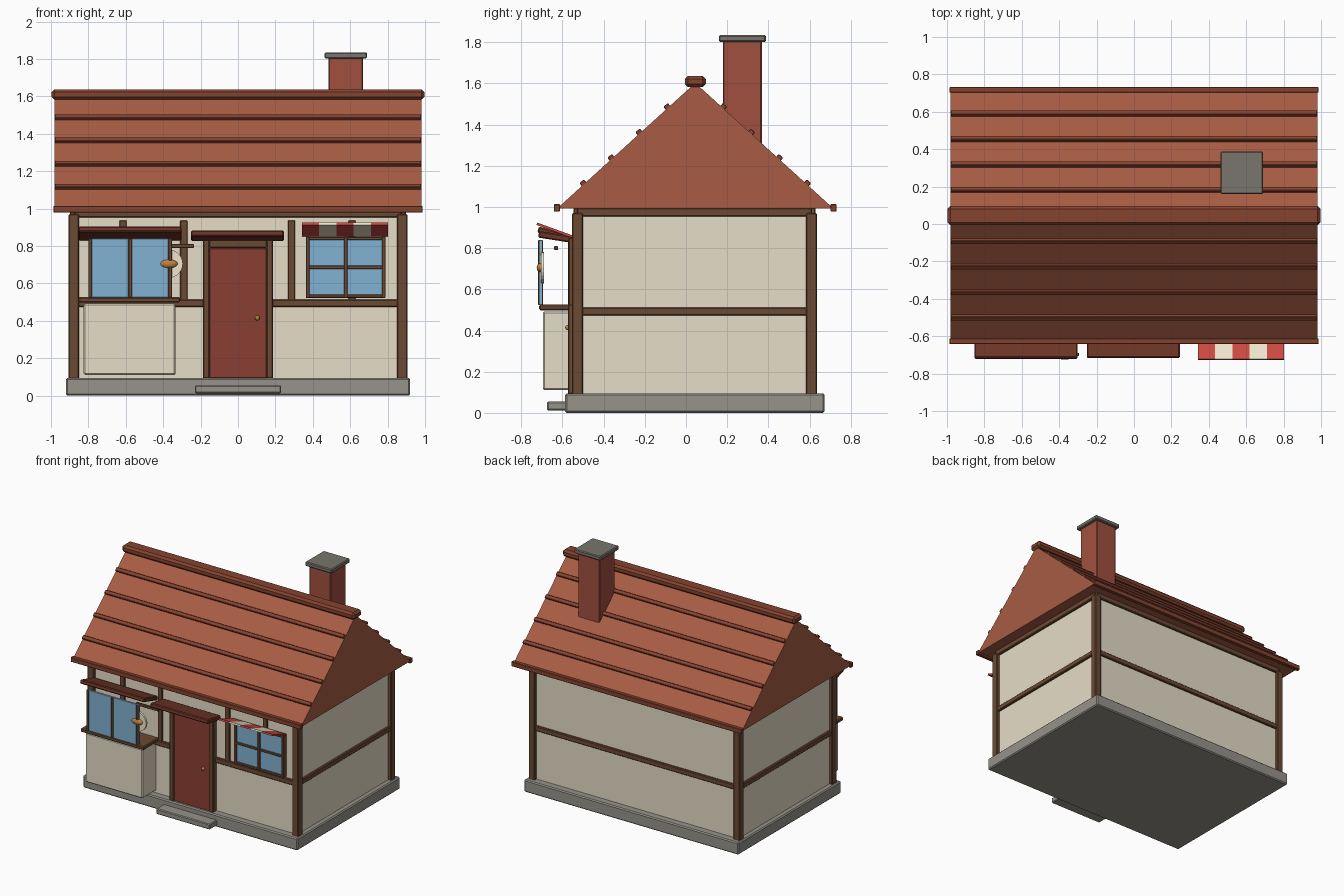
import bpy, bmesh, math
from mathutils import Matrix

if "Cube" in bpy.data.objects:
    bpy.data.objects.remove(bpy.data.objects["Cube"])

def mat(name, hexcol):
    m = bpy.data.materials.new(name)
    rgb = [int(hexcol[i:i + 2], 16) / 255 for i in (0, 2, 4)]
    m.diffuse_color = [c / 12.92 if c <= 0.04045 else ((c + 0.055) / 1.055) ** 2.4 for c in rgb] + [1]
    m.use_nodes = True
    m.node_tree.nodes["Principled BSDF"].inputs["Base Color"].default_value = m.diffuse_color
    return m

PLASTER = mat("plaster", "E6DDC8")
TIMBER = mat("timber", "6B4A33")
TILE = mat("roof_tile", "A85C43")
TRIM = mat("tile_trim", "85432F")
DOOR = mat("door_paint", "8A3E33")
WOOD = mat("canopy_wood", "6E3527")
BRICK = mat("brick", "A0503F")
STONE = mat("stone", "96938A")
CAP = mat("cap_stone", "78766C")
GLASS = mat("glass", "82B2D2")
RED = mat("awning_red", "CC4A42")
CREAM = mat("awning_cream", "F0E6CF")
BRASS = mat("brass", "B08A3C")
BREAD = mat("bread_crust", "C08440")

def finish(name, bm, m, bevel=0.0):
    me = bpy.data.meshes.new(name)
    bmesh.ops.recalc_face_normals(bm, faces=bm.faces)
    bm.to_mesh(me)
    bm.free()
    me.materials.append(m)
    ob = bpy.data.objects.new(name, me)
    bpy.context.collection.objects.link(ob)
    if bevel:
        b = ob.modifiers.new("bevel", "BEVEL")
        b.width, b.segments = bevel, 1
    return ob

def box(name, x0, x1, y0, y1, z0, z1, m, bevel=0.005, tilt=0):
    """Box from its extents, optionally tilted about its own x axis."""
    bm = bmesh.new()
    bmesh.ops.create_cube(bm, size=1)
    bm.transform(Matrix.Diagonal((x1 - x0, y1 - y0, z1 - z0, 1)))
    ob = finish(name, bm, m, bevel)
    ob.location = ((x0 + x1) / 2, (y0 + y1) / 2, (z0 + z1) / 2)
    ob.rotation_euler.x = math.radians(tilt)
    return ob

def ball(name, loc, radii, m):
    bm = bmesh.new()
    bmesh.ops.create_uvsphere(bm, u_segments=16, v_segments=10, radius=1)
    bm.transform(Matrix.Translation(loc) @ Matrix.Diagonal((*radii, 1)))
    for f in bm.faces:
        f.smooth = True
    return finish(name, bm, m)

# Foundation, step and plaster walls
box("foundation", -0.92, 0.92, -0.587, 0.673, 0, 0.095, STONE, 0.008)
box("door_step", -0.23, 0.23, -0.675, -0.57, 0.012, 0.055, STONE, 0.006)
box("walls", -0.88, 0.88, -0.53, 0.615, 0.09, 0.99, PLASTER, 0)

# Timber frame: corner posts, mid rails and top plates
for s in (-1, 1):
    for y in (-0.527, 0.61):
        box("corner_post", s * 0.878 - 0.027, s * 0.878 + 0.027, y - 0.027, y + 0.027, 0.09, 0.97, TIMBER)
for label, z0, z1 in (("mid_rail", 0.473, 0.513), ("top_plate", 0.953, 0.995)):
    for s in (-1, 1):
        box("side_" + label, s * 0.878 - 0.02, s * 0.878 + 0.02, -0.53, 0.613, z0, z1, TIMBER)
    for y in (-0.527, 0.61):
        if y < 0 and label == "mid_rail":
            continue
        box("long_" + label, -0.875, 0.875, y - 0.02, y + 0.02, z0, z1, TIMBER)
for x0, x1 in ((-0.875, -0.17), (0.17, 0.875)):
    box("front_mid_rail", x0, x1, -0.547, -0.507, 0.473, 0.513, TIMBER)
for x in (-0.615, -0.29, 0.286, 0.61):
    box("front_stud", x - 0.019, x + 0.019, -0.543, -0.51, 0.505, 0.937, TIMBER, 0.003)

# Gable roof prism
YC, HALF, ZE, ZP = 0.045, 0.672, 0.992, 1.603
bm = bmesh.new()
tri = [bm.verts.new((-0.98, y, z)) for y, z in ((YC - HALF, ZE), (YC + HALF, ZE), (YC, ZP))]
r = bmesh.ops.extrude_face_region(bm, geom=[bm.faces.new(tri)])
bmesh.ops.translate(bm, verts=[v for v in r["geom"] if isinstance(v, bmesh.types.BMVert)], vec=(1.96, 0, 0))
# keep the end face the extrusion replaced
if len(bm.faces) < 5:
    bm.faces.new(tri)
finish("roof", bm, TILE)

# Tile courses, eave boards and ridge cap
slope = math.degrees(math.atan2(ZP - ZE, HALF))
for s in (-1, 1):
    for i in range(4):
        d = 0.137 + 0.136 * i
        y, z = YC + s * d, ZP - d * (ZP - ZE) / HALF + 0.009
        box("tile_course", -0.98, 0.98, y - 0.014, y + 0.014, z - 0.011, z + 0.011, TRIM, 0.003, -s * slope)
    y = YC + s * 0.672
    box("eave_board", -0.987, 0.987, y - 0.015, y + 0.015, 0.978, 1.014, TRIM, 0.003)
box("ridge_cap", -0.997, 0.997, YC - 0.051, YC + 0.051, 1.582, 1.637, TRIM, 0.015)

# Chimney
box("chimney_stack", 0.485, 0.668, 0.18, 0.368, 1.15, 1.81, BRICK)
box("chimney_cap", 0.463, 0.69, 0.16, 0.388, 1.802, 1.835, CAP, 0.006)

# Door with frame, canopy and knob
box("door_leaf", -0.155, 0.155, -0.566, -0.52, 0.092, 0.79, DOOR)
for s in (-1, 1):
    box("door_jamb", s * 0.17 - 0.018, s * 0.17 + 0.018, -0.574, -0.52, 0.092, 0.835, TIMBER)
box("door_lintel", -0.155, 0.155, -0.574, -0.52, 0.79, 0.835, TIMBER)
box("door_canopy", -0.252, 0.245, -0.717, -0.557, 0.839, 0.871, WOOD, 0.006, -9)
ball("door_knob", (0.103, -0.574, 0.415), (0.013, 0.013, 0.013), BRASS)

# Bay shop window on the left
box("bay_base", -0.825, -0.333, -0.695, -0.52, 0.11, 0.493, PLASTER, 0.008)
box("bay_sill", -0.852, -0.31, -0.713, -0.52, 0.498, 0.526, TIMBER, 0.006)
box("bay_glass", -0.795, -0.352, -0.713, -0.698, 0.525, 0.84, GLASS, 0.002)
for x in (-0.79, -0.577, -0.363):
    box("bay_mullion", x - 0.01, x + 0.01, -0.718, -0.695, 0.525, 0.84, TIMBER, 0.003)
box("bay_canopy", -0.853, -0.302, -0.722, -0.547, 0.852, 0.882, WOOD, 0.006, -16)

# Hanging sign: arm, disc and bread
box("sign_arm", -0.43, -0.235, -0.64, -0.621, 0.79, 0.81, TIMBER, 0.003)
bm = bmesh.new()
bmesh.ops.create_cone(bm, cap_ends=True, segments=24, radius1=0.076, radius2=0.076, depth=0.016)
bm.transform(Matrix.Translation((-0.371, -0.697, 0.705)) @ Matrix.Rotation(math.pi / 2, 4, "X"))
finish("sign_disc", bm, CREAM)
ball("sign_bread", (-0.37, -0.707, 0.705), (0.047, 0.018, 0.024), BREAD)

# Right window with frame and cross bars
box("window_glass", 0.37, 0.78, -0.56, -0.525, 0.53, 0.845, GLASS, 0)
for x in (0.373, 0.576, 0.779):
    box("window_upright", x - 0.01, x + 0.01, -0.57, -0.525, 0.522, 0.85, TIMBER, 0.003)
for z in (0.532, 0.686, 0.84):
    box("window_bar", 0.373, 0.779, -0.568, -0.525, z - 0.009, z + 0.009, TIMBER, 0.003)

# Striped awning
for i in range(5):
    x = 0.342 + 0.092 * i
    box("awning_stripe", x, x + 0.092, -0.73, -0.545, 0.881, 0.893, CREAM if i % 2 else RED, 0, -20)
